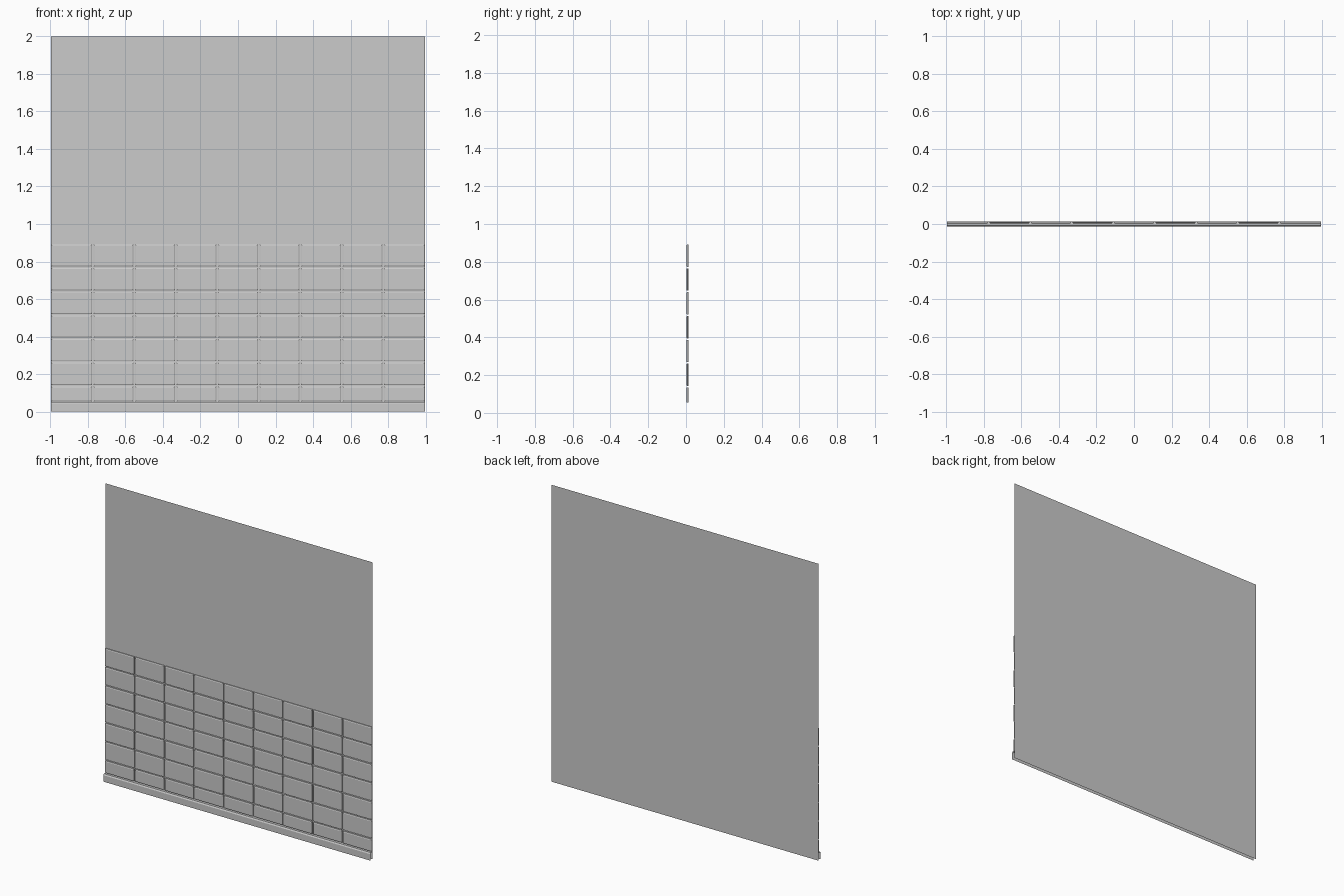
import bpy

if "Cube" in bpy.data.objects:
    bpy.data.objects.remove(bpy.data.objects["Cube"])

HALF = 0.995      # half width of the panel
BACK = 0.012      # wall plane
FRONT = -0.012    # front of the skirting


def make_object(name, verts, faces):
    mesh = bpy.data.meshes.new(name)
    mesh.from_pydata(verts, [], faces)
    mesh.update()
    obj = bpy.data.objects.new(name, mesh)
    bpy.context.collection.objects.link(obj)
    return obj


def rect(x0, x1, z0, z1, y, inset=0.0):
    return [(x0 + inset, y, z0 + inset), (x1 - inset, y, z0 + inset),
            (x1 - inset, y, z1 - inset), (x0 + inset, y, z1 - inset)]


# Wall: one thin sheet
make_object("wall", rect(-HALF, HALF, 0, 2, BACK), [(0, 1, 2, 3)])

# Skirting board: open profile swept along x
profile = [(FRONT, 0), (FRONT, 0.043), (-0.007, 0.052), (BACK, 0.052)]
verts = [(x, y, z) for y, z in profile for x in (-HALF, HALF)]
faces = [(2 * i, 2 * i + 1, 2 * i + 3, 2 * i + 2) for i in range(len(profile) - 1)]
make_object("skirting_board", verts, faces)

# Tiles: bevelled, open-backed, alternating slightly in depth
COLS, ROWS = 9, 7
TOP, BOTTOM, PITCH_Z = 0.891, 0.054, 0.126
PITCH_X = 2 * HALF / COLS
GAP = 0.004
verts, faces = [], []
for r in range(ROWS):
    z1 = TOP - r * PITCH_Z
    z0 = max(z1 - PITCH_Z + 2 * GAP, BOTTOM)
    for c in range(COLS):
        x0 = -HALF + c * PITCH_X + (GAP if c else 0)
        x1 = -HALF + (c + 1) * PITCH_X - (GAP if c < COLS - 1 else 0)
        y = 0.002 if (r + c) % 2 == 0 else 0.004
        b = len(verts)
        verts += rect(x0, x1, z0, z1, BACK)
        verts += rect(x0, x1, z0, z1, y + 0.003)
        verts += rect(x0, x1, z0, z1, y, 0.005)
        for ring in (b, b + 4):
            for i in range(4):
                j = (i + 1) % 4
                faces.append((ring + i, ring + j, ring + 4 + j, ring + 4 + i))
        faces.append((b + 8, b + 9, b + 10, b + 11))
make_object("wall_tiles", verts, faces)
